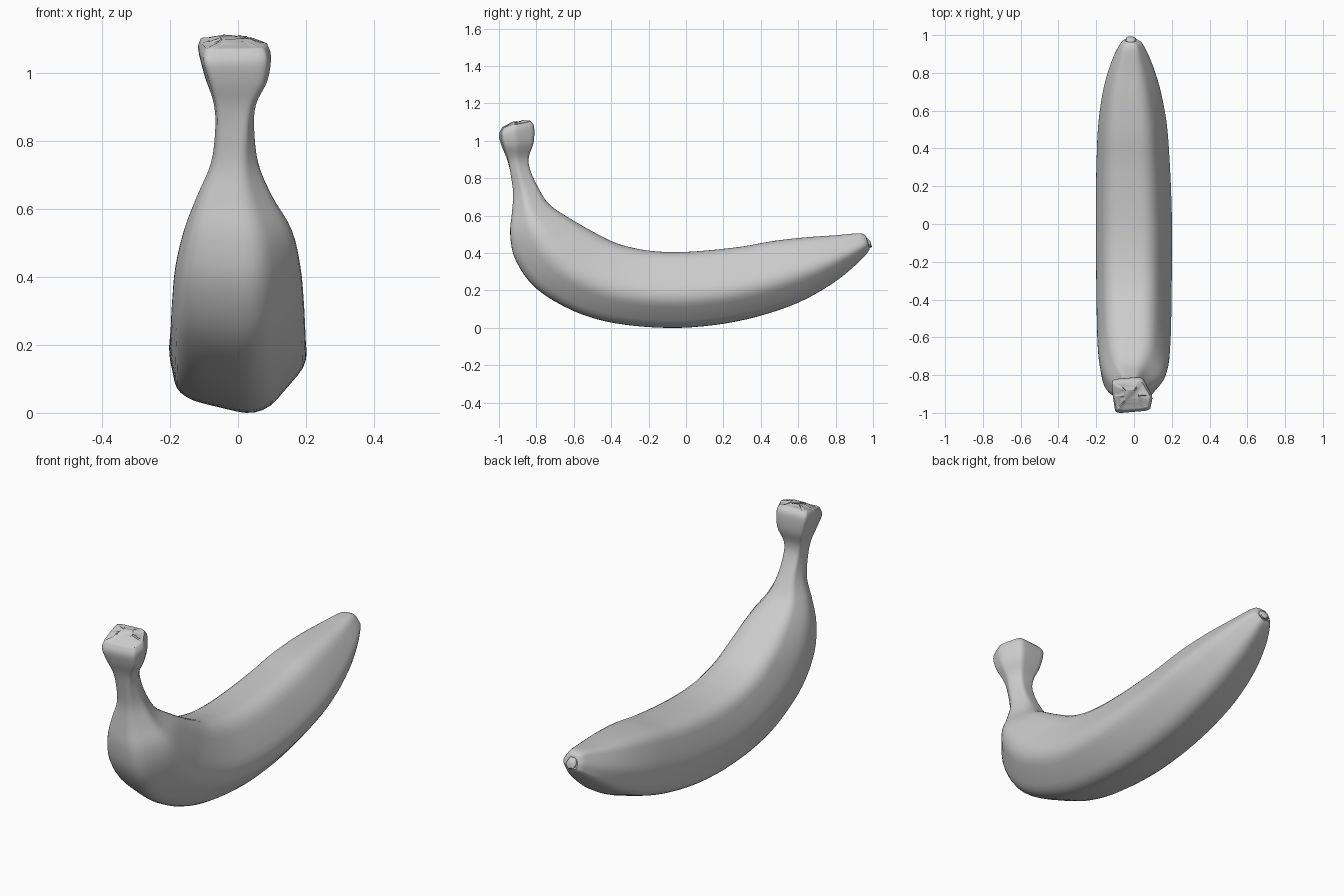
import bpy, bmesh, math, random
from mathutils import Vector

random.seed(4)
if "Cube" in bpy.data.objects:
    bpy.data.objects.remove(bpy.data.objects["Cube"])

# Cross-section corners: (x, height from outer curve to inner curve)
BODY = [(.06, 0), (.21, .42), (.09, 1), (-.15, .95), (-.21, .5), (-.18, .14)]
HEAD = [(.085, .08), (.1, .45), (.045, 1), (-.115, .93), (-.11, .5), (-.095, 0)]

# Stations: outer y, outer z, inner y, inner z, half width, centre x, head blend
STATIONS = [
    (-.985, 1.07, -.83, 1.105, .098, -.012, 1),
    (-1.0, 1.03, -.812, 1.075, .107, -.01, 1),
    (-.985, .97, -.815, .99, .092, -.005, 1),
    (-.958, .9, -.84, .915, .063, -.01, .8),
    (-.94, .82, -.835, .85, .058, -.01, .4),
    (-.925, .72, -.79, .75, .07, -.01, .1),
    (-.93, .62, -.73, .66, .11, -.01, 0),
    (-.94, .5, -.62, .585, .158, 0, 0),
    (-.91, .36, -.49, .51, .184, 0, 0),
    (-.8, .21, -.37, .452, .194, 0, 0),
    (-.6, .09, -.26, .423, .198, 0, 0),
    (-.38, .025, -.17, .41, .2, 0, 0),
    (-.1, 0, -.05, .405, .202, 0, 0),
    (.15, .015, .1, .413, .2, -.002, 0),
    (.38, .06, .3, .435, .193, -.005, 0),
    (.6, .135, .47, .465, .18, -.008, 0),
    (.78, .235, .65, .485, .148, -.012, 0),
    (.9, .33, .8, .495, .106, -.014, 0),
    (.965, .395, .92, .506, .064, -.014, 0),
    (.978, .415, .955, .498, .045, -.014, 0),
]


def rounded(corners, cut=.3, steps=5):
    """Round each polygon corner and fit the result to a unit section."""
    points = []
    for i, c in enumerate(corners):
        c = Vector((c[0] / .2, c[1] * 2))
        p, n = (Vector((q[0] / .2, q[1] * 2)) for q in
                (corners[i - 1], corners[(i + 1) % len(corners)]))
        a, b = c.lerp(p, cut), c.lerp(n, cut)
        points += [a.lerp(c, t / steps).lerp(c.lerp(b, t / steps), t / steps)
                   for t in range(steps + 1)]
    xs, hs = [p.x for p in points], [p.y for p in points]
    mid, half = (max(xs) + min(xs)) / 2, (max(xs) - min(xs)) / 2
    low, tall = min(hs), max(hs) - min(hs)
    return [Vector(((p.x - mid) / half, (p.y - low) / tall)) for p in points]


def smooth_path(rows, steps=4):
    """Catmull-Rom interpolation through rows of numbers."""
    out = []
    for i in range(len(rows) - 1):
        quad = (rows[max(i - 1, 0)], rows[i], rows[i + 1],
                rows[min(i + 2, len(rows) - 1)])
        for s in range(steps):
            t = s / steps
            out.append([b + t * (c - a) / 2
                        + t * t * (a - 2.5 * b + 2 * c - d / 2)
                        + t ** 3 * (1.5 * (b - c) + (d - a) / 2)
                        for a, b, c, d in zip(*quad)])
    return out + [list(rows[-1])]


body, head = rounded(BODY), rounded(HEAD, .2)
bm = bmesh.new()
rings = []
for oy, oz, iy, iz, half, cx, blend in smooth_path(STATIONS):
    ring = []
    for b, h in zip(body, head):
        p = b.lerp(h, min(max(blend, 0), 1))
        ring.append(bm.verts.new((cx + half * p.x, oy + (iy - oy) * p.y,
                                  oz + (iz - oz) * p.y)))
    rings.append(ring)


def inset_ring(ring, scale, offset, rough=0):
    """Copy a ring, shrunk about its centre and moved by offset."""
    mid = sum((v.co for v in ring), Vector()) / len(ring)
    return [bm.verts.new(mid + (v.co - mid) * scale + Vector(offset)
                         + Vector((0, 0, random.uniform(-rough, rough))))
            for v in ring]


# Rough cut end of the stem
for scale, rise in ((.93, .006), (.75, .009), (.5, .014), (.2, .008)):
    rings.insert(0, inset_ring(rings[0], scale if scale > .9 else .75,
                               (0, 0, rise * .4), .003))
# Blossom tip: shallow groove, then a small nub
for scale, push in ((.8, .007), (.75, -.003), (.95, .012), (.65, .007)):
    rings.append(inset_ring(rings[-1], scale, (0, push, -push * .3)))

count = len(body)
for a, b in zip(rings, rings[1:]):
    for i in range(count):
        j = (i + 1) % count
        bm.faces.new((a[i], a[j], b[j], b[i]))
bm.faces.new(rings[0])
bm.faces.new(rings[-1])
bmesh.ops.recalc_face_normals(bm, faces=bm.faces)

mesh = bpy.data.meshes.new("banana")
bm.to_mesh(mesh)
bm.free()
banana = bpy.data.objects.new("banana", mesh)
bpy.context.collection.objects.link(banana)

# Plain grey skin
skin = bpy.data.materials.new("grey_skin")
skin.use_nodes = True
colour = (.6, .6, .6, 1)
skin.diffuse_color = colour
skin.node_tree.nodes["Principled BSDF"].inputs["Base Color"].default_value = colour
mesh.materials.append(skin)

bpy.context.view_layer.objects.active = banana
banana.select_set(True)
bpy.ops.object.shade_smooth_by_angle(angle=math.radians(50))
